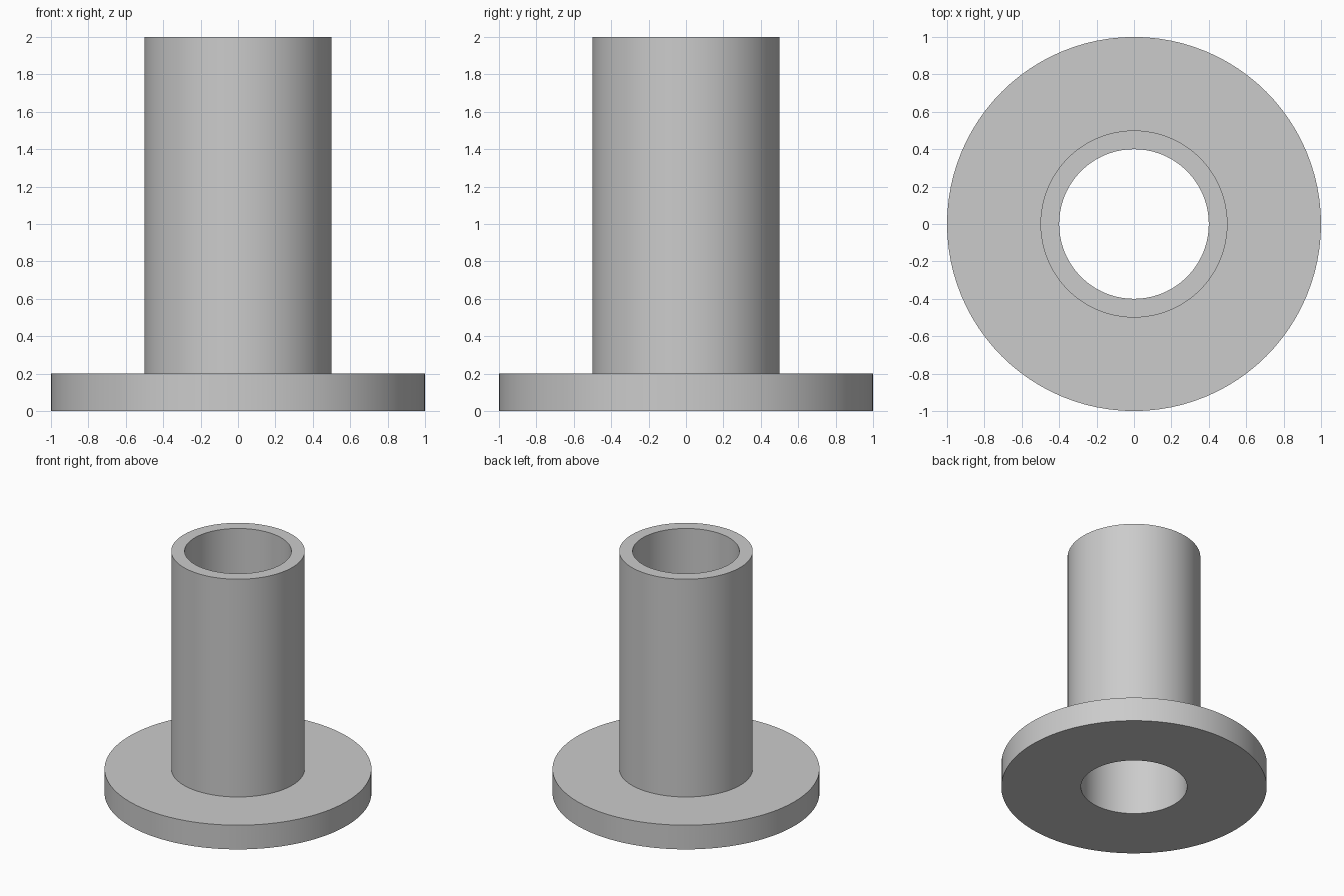
import bpy
import bmesh
from math import cos, sin, tau, radians

cube = bpy.data.objects.get("Cube")
if cube:
    bpy.data.objects.remove(cube, do_unlink=True)

SEGMENTS = 96
BORE, TUBE, FLANGE = 0.4, 0.5, 1.0   # radii
THICKNESS, HEIGHT = 0.2, 2.0

# Plain grey
grey = bpy.data.materials.new("light_grey")
grey.use_nodes = True
colour = (0.6, 0.6, 0.6, 1)
grey.diffuse_color = colour
grey.node_tree.nodes["Principled BSDF"].inputs["Base Color"].default_value = colour


def revolve(name, profile, material):
    """Turn a closed (radius, height) profile around the z axis."""
    bm = bmesh.new()
    rings = [[bm.verts.new((r * cos(tau * i / SEGMENTS), r * sin(tau * i / SEGMENTS), z))
              for i in range(SEGMENTS)] for r, z in profile]
    for k, ring in enumerate(rings):
        above = rings[(k + 1) % len(rings)]
        for i in range(SEGMENTS):
            j = (i + 1) % SEGMENTS
            bm.faces.new((ring[i], ring[j], above[j], above[i]))
    bmesh.ops.recalc_face_normals(bm, faces=bm.faces)
    mesh = bpy.data.meshes.new(name)
    bm.to_mesh(mesh)
    bm.free()
    mesh.materials.append(material)
    obj = bpy.data.objects.new(name, mesh)
    bpy.context.collection.objects.link(obj)
    bpy.ops.object.select_all(action="DESELECT")
    obj.select_set(True)
    bpy.context.view_layer.objects.active = obj
    bpy.ops.object.shade_smooth_by_angle(angle=radians(30))
    return obj


# Flanged sleeve: wide base disc and tall tube with a through bore
revolve("flanged_sleeve", [
    (BORE, 0), (FLANGE, 0), (FLANGE, THICKNESS),
    (TUBE, THICKNESS), (TUBE, HEIGHT), (BORE, HEIGHT),
], grey)
